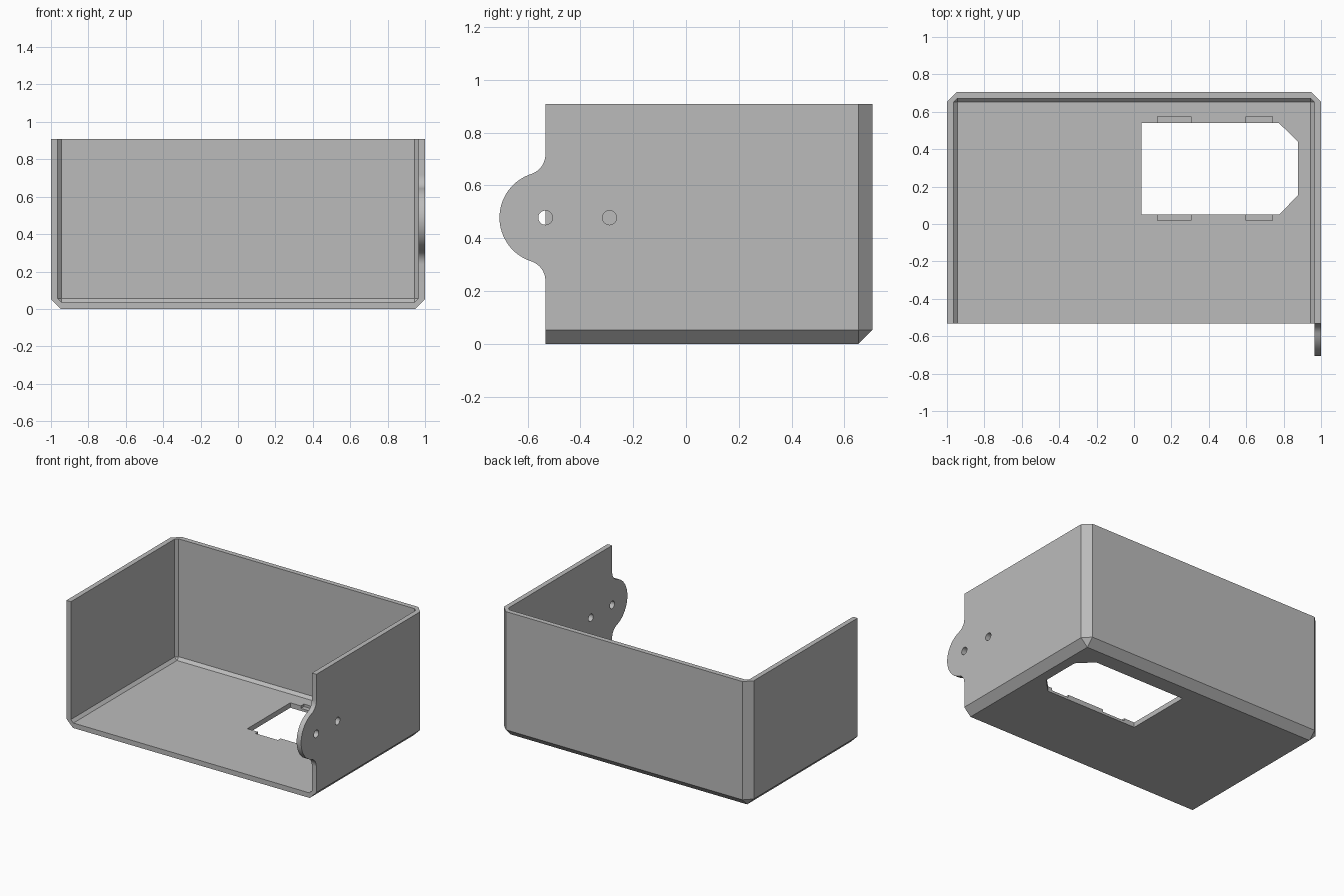
import bpy, bmesh
from math import atan2, cos, sin, pi, sqrt

if "Cube" in bpy.data.objects:
    bpy.data.objects.remove(bpy.data.objects["Cube"])

metal = bpy.data.materials.new("grey_sheet_metal")
metal.use_nodes = True
grey = (0.5, 0.5, 0.5, 1)
metal.diffuse_color = grey
metal.node_tree.nodes["Principled BSDF"].inputs["Base Color"].default_value = grey

WALL, FRONT, BACK, TOP = 0.036, -0.533, 0.707, 0.908


def finish(bm, name):
    bmesh.ops.recalc_face_normals(bm, faces=bm.faces)
    mesh = bpy.data.meshes.new(name)
    bm.to_mesh(mesh)
    bm.free()
    mesh.materials.append(metal)
    obj = bpy.data.objects.new(name, mesh)
    bpy.context.collection.objects.link(obj)
    return obj


def chamfered_box(name, half, front, back, bottom, top, cut):
    """Box with every edge chamfered except those on the front and the top."""
    bm = bmesh.new()
    bmesh.ops.create_cube(bm, size=1)
    for v in bm.verts:
        v.co = (half if v.co.x > 0 else -half,
                back if v.co.y > 0 else front,
                top if v.co.z > 0 else bottom)
    edges = [e for e in bm.edges
             if not all(v.co.y == front_y for v in e.verts for front_y in [min(w.co.y for w in bm.verts)])
             and not all(v.co.z == top_z for v in e.verts for top_z in [max(w.co.z for w in bm.verts)])]
    bmesh.ops.bevel(bm, geom=edges, offset=cut, segments=1, affect='EDGES')
    return finish(bm, name)


def prism(name, points, start, depth):
    """Extrude a closed outline of 3D points, moved by start, along depth."""
    bm = bmesh.new()
    face = bm.faces.new([bm.verts.new([a + b for a, b in zip(p, start)]) for p in points])
    new = bmesh.ops.extrude_face_region(bm, geom=[face])["geom"]
    bmesh.ops.translate(bm, vec=depth, verts=[g for g in new if isinstance(g, bmesh.types.BMVert)])
    return finish(bm, name)


def combine(target, tool, operation):
    mod = target.modifiers.new(operation.lower(), 'BOOLEAN')
    mod.operation, mod.solver, mod.object = operation, 'EXACT', tool
    tool.hide_render = True
    bpy.context.view_layer.objects.active = target
    bpy.ops.object.modifier_apply(modifier=mod.name)
    bpy.data.objects.remove(tool)


def arc(y, z, radius, a, b, steps):
    return [(0, y + radius * cos(a + (b - a) * i / steps),
             z + radius * sin(a + (b - a) * i / steps)) for i in range(steps + 1)]


# Bent tray: chamfered outside, hollow open at the front and top
tray = chamfered_box("bent_tray", 1, FRONT, BACK, 0, TOP, 0.053)
inside = chamfered_box("inside_cutter", 1 - WALL, -1.5, BACK - WALL, WALL, 1.5, 0.02)

# Rounded mounting tab on the left wall, blended with two fillets
MID, R, FILLET = 0.478, 0.174, 0.077
rise = sqrt(R * R + 2 * R * FILLET)
lean = atan2(rise, FILLET)
outline = [(0, -0.4, MID + rise)]
outline += arc(FRONT - FILLET, MID + rise, FILLET, 0, -lean, 10)
outline += arc(FRONT, MID, R, pi - lean, pi + lean, 32)[1:]
outline += arc(FRONT - FILLET, MID - rise, FILLET, lean, 0, 10)[1:]
outline.append((0, -0.4, MID - rise))
tab = prism("mounting_tab", outline, (1 - WALL, 0, 0), (WALL, 0, 0))

combine(tray, inside, 'DIFFERENCE')
combine(tray, tab, 'UNION')

# Two screw holes through the left wall
for y in (FRONT, -0.29):
    hole = prism("screw_hole_cutter", arc(y, MID, 0.027, 0, 2 * pi, 32)[:-1], (0.9, 0, 0), (0.2, 0, 0))
    combine(tray, hole, 'DIFFERENCE')

# Socket opening in the floor, with two clipped corners
opening = [(0.04, 0.05), (0.775, 0.05), (0.876, 0.152), (0.876, 0.44), (0.775, 0.54), (0.04, 0.54)]
cutter = prism("socket_cutter", [(x, y, 0) for x, y in opening], (0, 0, -0.1), (0, 0, 0.3))
combine(tray, cutter, 'DIFFERENCE')

# Shallow clip recesses along both long sides of the opening
for x0, x1 in ((0.125, 0.305), (0.6, 0.74)):
    for y0, y1 in ((0.02, 0.07), (0.52, 0.575)):
        corners = [(x0, y0, 0), (x1, y0, 0), (x1, y1, 0), (x0, y1, 0)]
        recess = prism("clip_recess_cutter", corners, (0, 0, WALL / 2), (0, 0, 0.1))
        combine(tray, recess, 'DIFFERENCE')

bpy.ops.object.select_all(action='DESELECT')
tray.select_set(True)
bpy.context.view_layer.objects.active = tray
bpy.ops.object.shade_smooth_by_angle()
